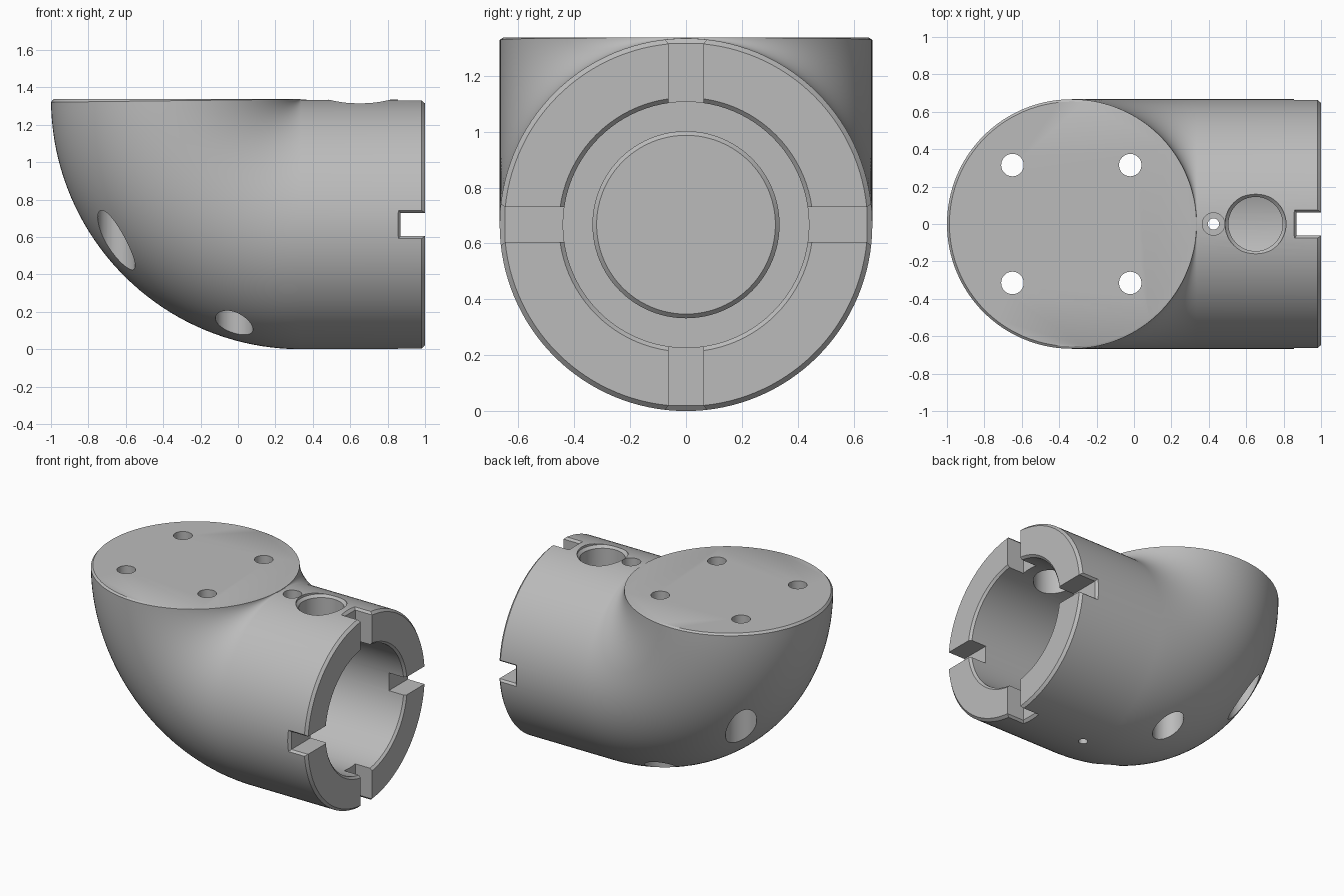
import bpy, bmesh, math
from mathutils import Vector, Matrix

if "Cube" in bpy.data.objects:
    bpy.data.objects.remove(bpy.data.objects["Cube"])

R = 0.667          # outer pipe radius, also height of the pipe axis
BEND = 0.67        # bend radius of the elbow centre line
CX, CZ = 0.337, R + BEND


def tube(name, rings, seg):
    """Skin circles given as (centre, side axis, up axis, radius), capped at both ends."""
    bm = bmesh.new()
    loops = []
    for c, u, v, r in rings:
        loops.append([bm.verts.new(Vector(c) + r * (Vector(u) * math.cos(a) + Vector(v) * math.sin(a)))
                      for a in (2 * math.pi * i / seg for i in range(seg))])
    for a, b in zip(loops, loops[1:]):
        for i in range(seg):
            j = (i + 1) % seg
            bm.faces.new((a[i], a[j], b[j], b[i]))
    bm.faces.new(loops[0])
    bm.faces.new(loops[-1])
    return finish(name, bm)


def finish(name, bm):
    bmesh.ops.recalc_face_normals(bm, faces=bm.faces[:])
    me = bpy.data.meshes.new(name)
    bm.to_mesh(me)
    bm.free()
    ob = bpy.data.objects.new(name, me)
    bpy.context.collection.objects.link(ob)
    return ob


def upright(name, x, y, profile, seg=48):
    """Vertical turned cutter, profile is (z, radius)."""
    return tube(name, [((x, y, z), (1, 0, 0), (0, 1, 0), r) for z, r in profile], seg)


def lengthwise(name, profile, seg=96):
    """Turned cutter along the pipe axis, profile is (x, radius)."""
    return tube(name, [((x, 0, R), (0, 1, 0), (0, 0, 1), r) for x, r in profile], seg)


def notch(name, angle):
    """Radial slot cutter that flares at the outer rim."""
    bm = bmesh.new()
    loops = []
    for r, w, x0 in ((0.38, 0.0625, 0.87), (0.648, 0.0625, 0.87), (0.69, 0.1, 0.835)):
        pts = [(x0, -w, r), (1.1, -w, r), (1.1, w, r), (x0, w, r)]
        loops.append([bm.verts.new(p) for p in pts])
    for a, b in zip(loops, loops[1:]):
        for i in range(4):
            j = (i + 1) % 4
            bm.faces.new((a[i], a[j], b[j], b[i]))
    bm.faces.new(loops[0])
    bm.faces.new(loops[-1])
    bm.transform(Matrix.Translation((0, 0, R)) @ Matrix.Rotation(angle, 4, 'X'))
    return finish(name, bm)


# Elbow body: chamfered straight pipe, then a quarter bend up to the flange face
rings = [((x, 0, R), (0, 1, 0), (0, 0, 1), r) for x, r in ((1, 0.65), (0.982, R))]
steps = 40
last = math.radians(89.3)
for i in range(steps + 1):
    t = last * i / steps
    rings.append(((CX - BEND * math.sin(t), 0, CZ - BEND * math.cos(t)),
                  (0, 1, 0), (math.sin(t), 0, math.cos(t)), R))
rings.append(((CX - BEND, 0, CZ), (0, 1, 0), (1, 0, 0), 0.654))
body = tube("elbow_body", rings, 128)

# Main bore with chamfered mouth and a raised round boss on its floor
cutters = [lengthwise("bore_cutter", [(1.1, 0.455), (1, 0.455), (0.985, 0.44), (0.3, 0.44),
                                      (0.3, 0.335), (0.345, 0.335), (0.36, 0.32)])]

# Four slots in the pipe rim
for k in range(4):
    cutters.append(notch("notch_cutter", k * math.pi / 2))

# Four bolt holes in the flange, counterbored from below
for x in (-0.65, -0.02):
    for y in (-0.315, 0.315):
        cutters.append(upright("bolt_cutter", x, y,
                               [(-0.1, 0.1), (1.1, 0.1), (1.1, 0.06), (1.5, 0.06)]))

# Large port and small counterbored pin hole on top of the pipe
cutters.append(upright("port_cutter", 0.65, 0, [(0.7, 0.145), (1.3, 0.145), (1.318, 0.163), (1.5, 0.163)]))
cutters.append(upright("pin_cutter", 0.425, 0, [(-0.1, 0.03), (1.22, 0.03), (1.22, 0.06), (1.5, 0.06)]))

bpy.context.view_layer.objects.active = body
for c in cutters:
    m = body.modifiers.new("cut", 'BOOLEAN')
    m.operation, m.solver, m.object = 'DIFFERENCE', 'EXACT', c
    bpy.ops.object.modifier_apply(modifier=m.name)
    bpy.data.objects.remove(c)

# Finish: one plain grey, smooth curves with sharp edges
mat = bpy.data.materials.new("plain_grey")
mat.diffuse_color = (0.5, 0.5, 0.5, 1)
mat.use_nodes = True
mat.node_tree.nodes["Principled BSDF"].inputs["Base Color"].default_value = mat.diffuse_color
body.data.materials.clear()
body.data.materials.append(mat)
for p in body.data.polygons:
    p.material_index = 0
body.select_set(True)
bpy.ops.object.shade_smooth_by_angle(angle=math.radians(30))
